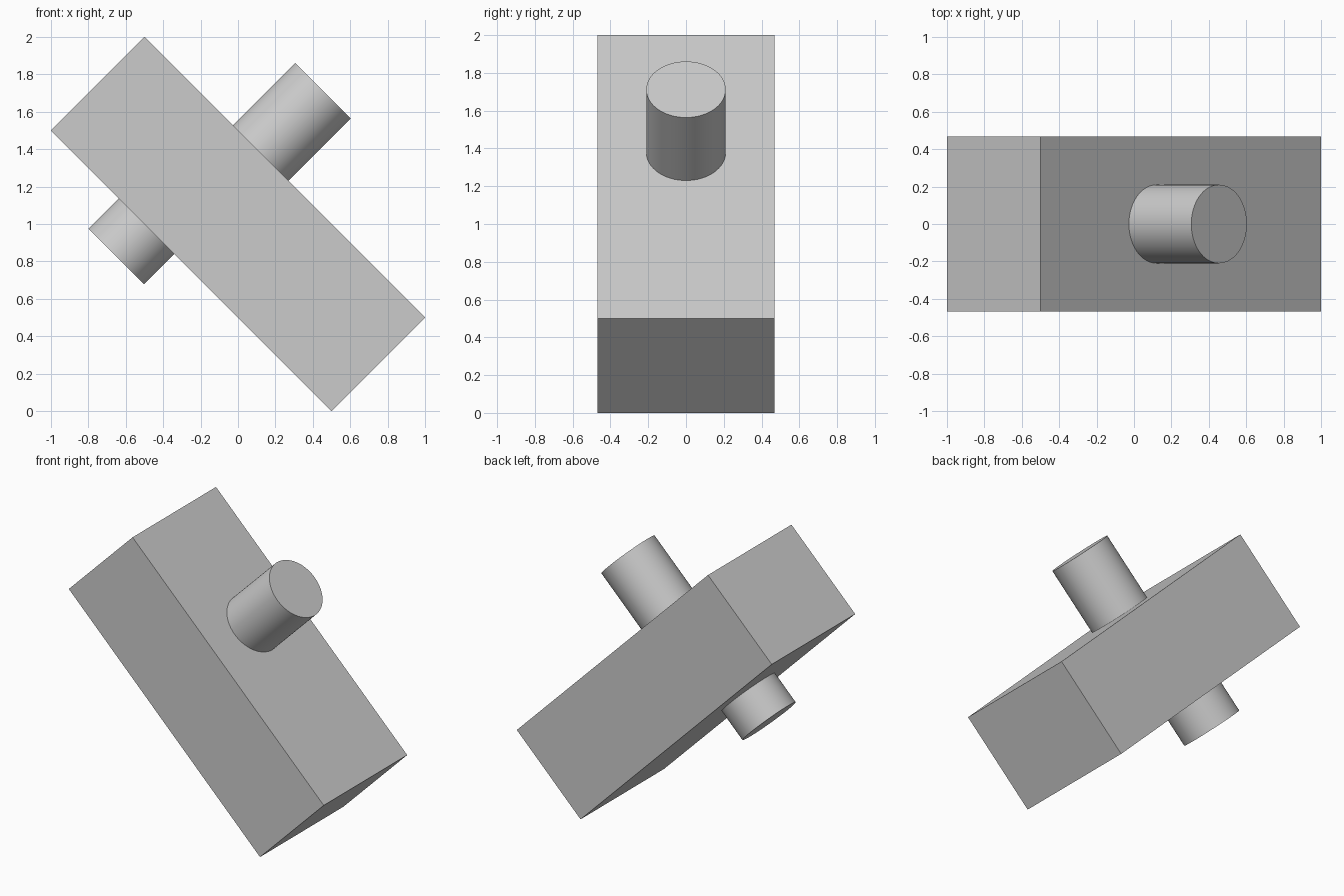
import bpy
import math
from mathutils import Matrix, Vector

cube = bpy.data.objects.get("Cube")
if cube:
    bpy.data.objects.remove(cube, do_unlink=True)

# Single grey material
grey = bpy.data.materials.new("plain grey")
grey.use_nodes = True
grey.diffuse_color = (0.6, 0.6, 0.6, 1)
grey.node_tree.nodes["Principled BSDF"].inputs["Base Color"].default_value = (0.6, 0.6, 0.6, 1)

# Tilted frame shared by all parts: local x runs down the block, local z is its thickness
TILT = math.radians(45)
FRAME = Matrix.Translation((0, 0, 1)) @ Matrix.Rotation(TILT, 4, 'Y')
LENGTH, WIDTH, THICK = 1.5 * math.sqrt(2), 0.935, 0.5 * math.sqrt(2)
RADIUS = 0.21


def finish(name):
    obj = bpy.context.object
    obj.name = name
    obj.data.materials.append(grey)
    return obj


def peg(name, along, start, end):
    """Round peg standing on a broad face, from start to end in local z."""
    centre = FRAME @ Vector((along, 0, (start + end) / 2))
    bpy.ops.mesh.primitive_cylinder_add(vertices=64, radius=RADIUS, depth=abs(end - start),
                                        location=centre, rotation=(0, TILT, 0))
    finish(name)
    bpy.ops.object.shade_smooth_by_angle(angle=math.radians(30))


# Block
bpy.ops.mesh.primitive_cube_add(size=1, location=(0, 0, 1), rotation=(0, TILT, 0))
block = finish("block")
block.scale = (LENGTH, WIDTH, THICK)
bpy.ops.object.transform_apply(location=False, rotation=False, scale=True)

# Pegs on both broad faces, slightly sunk into the block
SUNK = THICK / 2 - 0.01
peg("upper_peg", -0.182, SUNK, 0.825)
peg("lower_peg", -0.338, -SUNK, -0.584)
